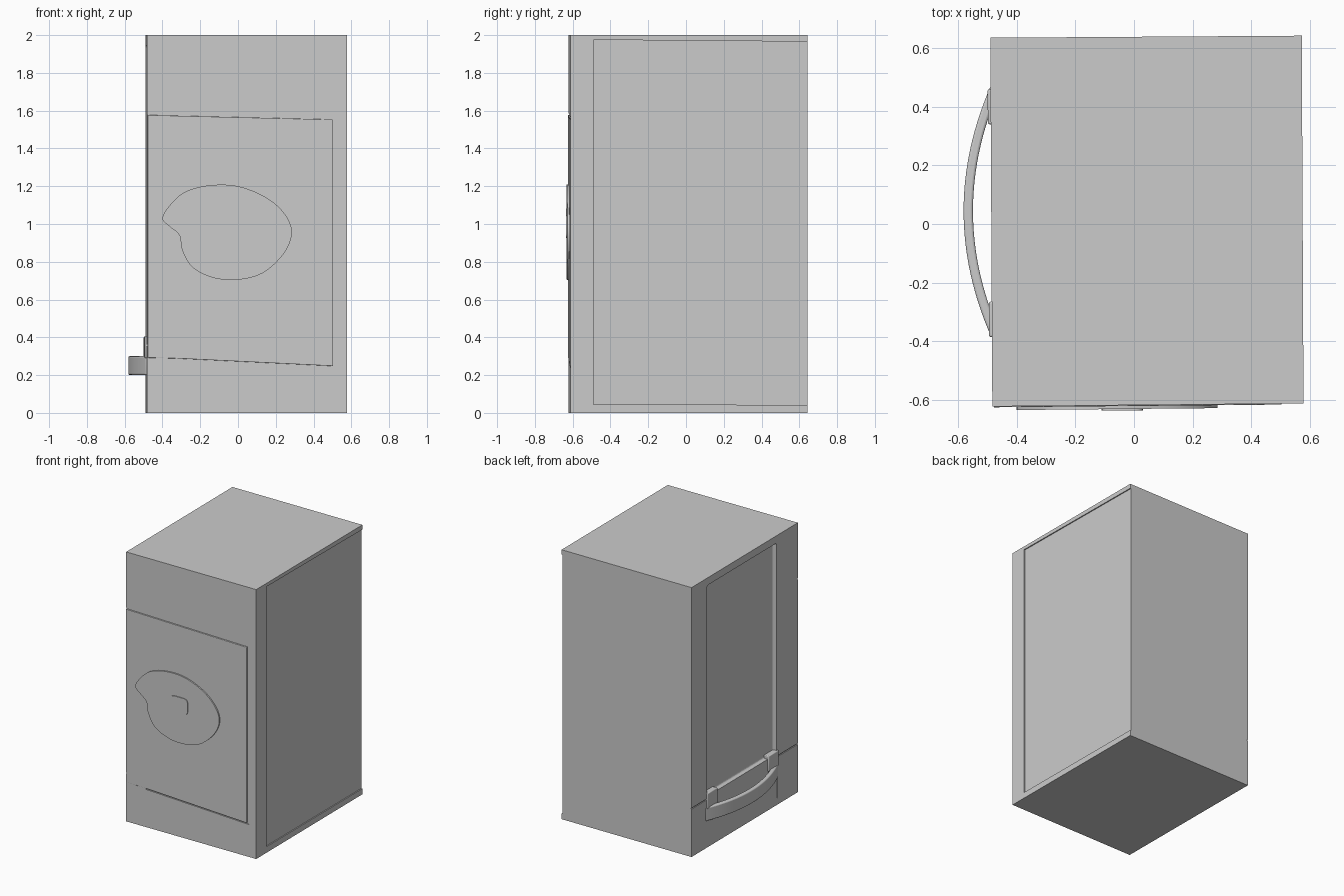
import bpy, bmesh, math
from mathutils import Vector

if "Cube" in bpy.data.objects:
    bpy.data.objects.remove(bpy.data.objects["Cube"])

# Slightly out-of-square plan of the cabinet
FL, FR, BR, BL = (-0.483, -0.622), (0.578, -0.612), (0.572, 0.642), (-0.49, 0.635)


def lerp_line(a, b, axis, v):
    """Other coordinate of the line a-b where coordinate `axis` equals v."""
    t = (v - a[axis]) / (b[axis] - a[axis])
    return a[1 - axis] + t * (b[1 - axis] - a[1 - axis])


def front(x, z, d):
    return (x, lerp_line(FL, FR, 0, x) - d, z)


def left(y, z, d):
    return (lerp_line(FL, BL, 1, y) - d, y, z)


def right(y, z, d):
    return (lerp_line(FR, BR, 1, y) + d, y, z)


def plan(x, y, d):
    return (x, y, d)


def prism(name, pts, place, d0, d1, bevel=0.0):
    """Outline on a cabinet side, extruded between offsets d0 and d1."""
    bm = bmesh.new()
    rings = [[bm.verts.new(place(a, b, d)) for a, b in pts] for d in (d0, d1)]
    n = len(pts)
    bm.faces.new(rings[0])
    bm.faces.new(rings[1][::-1])
    for i in range(n):
        j = (i + 1) % n
        bm.faces.new((rings[0][j], rings[0][i], rings[1][i], rings[1][j]))
    bmesh.ops.recalc_face_normals(bm, faces=bm.faces)
    me = bpy.data.meshes.new(name)
    bm.to_mesh(me)
    bm.free()
    ob = bpy.data.objects.new(name, me)
    bpy.context.collection.objects.link(ob)
    if bevel:
        m = ob.modifiers.new("Bevel", 'BEVEL')
        m.width, m.segments, m.limit_method = bevel, 3, 'ANGLE'
        m.angle_limit = math.radians(50)
    return ob


def smooth(ob):
    bpy.ops.object.select_all(action='DESELECT')
    ob.select_set(True)
    bpy.context.view_layer.objects.active = ob
    bpy.ops.object.shade_smooth_by_angle(angle=math.radians(35))


def cut(target, cutter):
    m = target.modifiers.new("Cut", 'BOOLEAN')
    m.object, m.operation, m.solver = cutter, 'DIFFERENCE', 'EXACT'
    bpy.context.view_layer.objects.active = target
    bpy.ops.object.modifier_apply(modifier=m.name)
    bpy.data.objects.remove(cutter)


def rect(a0, a1, b0, b1):
    return [(a0, b0), (a1, b0), (a1, b1), (a0, b1)]


def closed_spline(pts, steps=6):
    """Smooth closed Catmull-Rom outline."""
    out, n = [], len(pts)
    for i in range(n):
        p = [Vector(pts[(i + k - 1) % n]) for k in range(4)]
        for s in range(steps):
            t = s / steps
            v = 0.5 * (2 * p[1] + (p[2] - p[0]) * t
                       + (2 * p[0] - 5 * p[1] + 4 * p[2] - p[3]) * t * t
                       + (3 * p[1] - p[0] - 3 * p[2] + p[3]) * t ** 3)
            out.append((v.x, v.y))
    return out


# Cabinet with side recesses and seams
cabinet = prism("cabinet", [FL, FR, BR, BL], plan, 0.0, 2.0)
cut(cabinet, prism("right_recess", [(-0.49, 0.045), (0.7, 0.042), (0.7, 1.965), (-0.49, 1.975)],
                   right, -0.008, 0.1))
cut(cabinet, prism("left_recess", rect(-0.37, 0.45, 0.38, 1.945), left, -0.03, 0.1, 0.012))
seams = [
    (rect(-0.7, -0.38, 0.355, 0.363), left),
    (rect(0.45, 0.7, 0.355, 0.363), left),
    (rect(-0.384, -0.376, 0.05, 0.35), left),
    ([(-0.7, 1.582), (0.52, 1.553), (0.52, 1.565), (-0.7, 1.594)], front),
    ([(-0.32, 0.28), (0.52, 0.24), (0.52, 0.248), (-0.32, 0.288)], front),
    (rect(0.503, 0.515, 0.245, 1.56), front),
]
for pts, side in seams:
    cut(cabinet, prism("seam", pts, side, -0.006, 0.1))

# Front door skin, barely proud of the cabinet
prism("front_door", [(-0.478, 0.292), (-0.32, 0.288), (0.503, 0.248), (0.503, 1.553), (-0.478, 1.577)],
      front, -0.01, 0.003, 0.002)

# Low raised patch with a rounded square in its middle
patch = prism("front_patch", closed_spline([
    (-0.40, 1.03), (-0.36, 1.10), (-0.28, 1.17), (-0.15, 1.205), (0.0, 1.20), (0.15, 1.14),
    (0.25, 1.05), (0.285, 0.95), (0.24, 0.84), (0.13, 0.74), (0.0, 0.705), (-0.13, 0.715),
    (-0.24, 0.77), (-0.295, 0.86), (-0.31, 0.94), (-0.36, 0.985)]),
    front, 0.0, 0.013)
smooth(patch)
square = []
for k in range(32):
    c, s = math.cos(math.tau * k / 32), math.sin(math.tau * k / 32)
    square.append((-0.04 + 0.07 * math.copysign(abs(c) ** 0.4, c),
                   0.985 + 0.06 * math.copysign(abs(s) ** 0.4, s)))
smooth(prism("patch_centre", square, front, 0.0, 0.018))

# Bowed handle low on the left side
outer, inner = [], []
for k in range(33):
    t = -1.04 + 2.08 * k / 32
    c = Vector((-0.565 + 0.085 * t * t, 0.045 + 0.405 * t))
    nrm = Vector((-0.405, 0.17 * t)).normalized() * 0.016
    outer.append(tuple(c + nrm))
    inner.append(tuple(c - nrm))
smooth(prism("handle", outer + inner[::-1], plan, 0.2, 0.3, 0.008))

# Handle mounts
for y in (-0.325, 0.40):
    smooth(prism("handle_mount", rect(y - 0.06, y + 0.06, 0.29, 0.405), left, -0.032, 0.01, 0.006))
